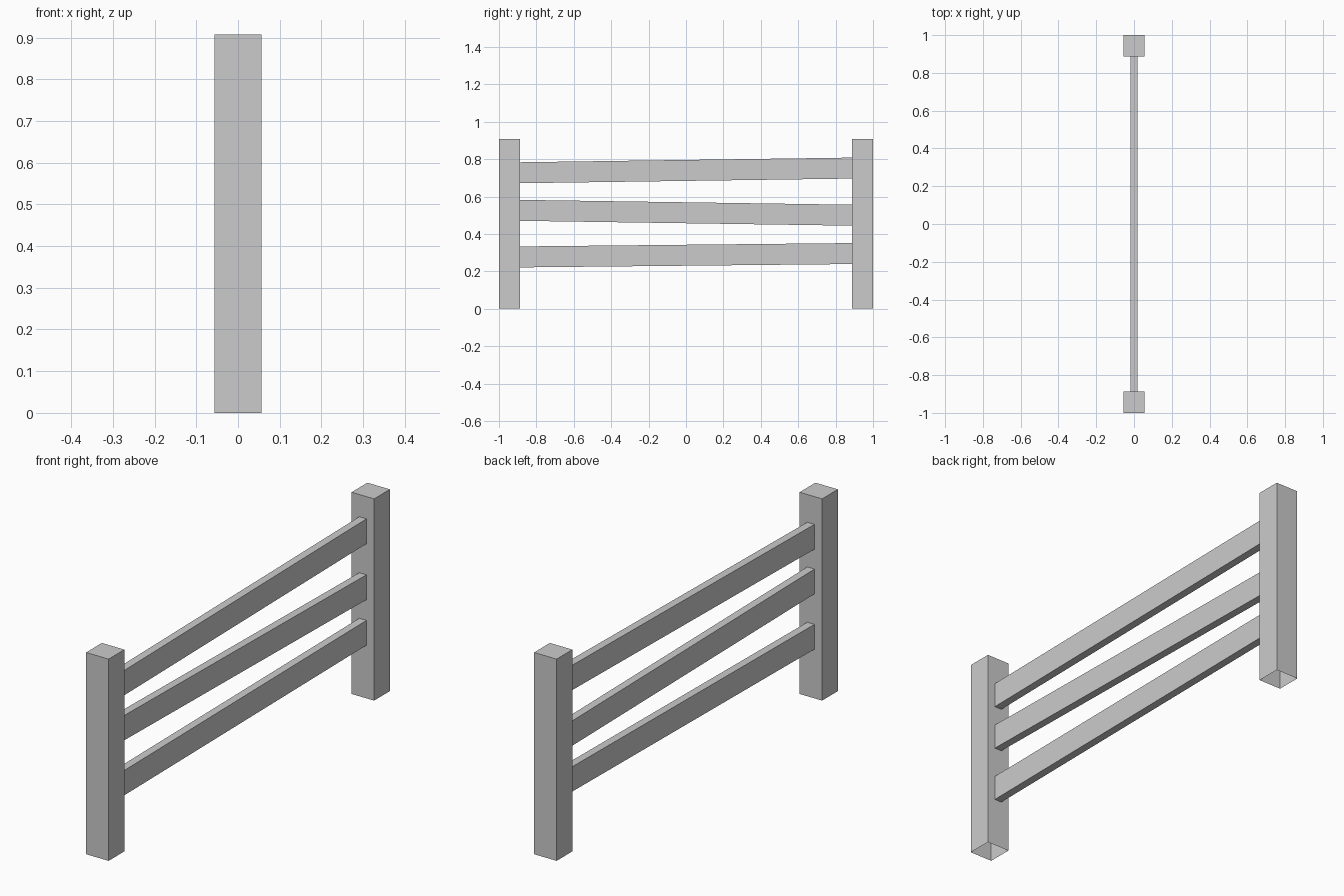
import bpy
import bmesh

cube = bpy.data.objects.get("Cube")
if cube:
    bpy.data.objects.remove(cube, do_unlink=True)

POST_W, POST_H = 0.112, 0.908
RAIL_T, RAIL_H = 0.036, 0.112
INNER = 1 - POST_W

grey = bpy.data.materials.new("plain_grey")
grey.use_nodes = True
grey.diffuse_color = (0.6, 0.6, 0.6, 1)
grey.node_tree.nodes["Principled BSDF"].inputs["Base Color"].default_value = (0.6, 0.6, 0.6, 1)


def block(name, size, location, open_normals, slope=0):
    """Box with open sides; slope is the rise from its -y end to its +y end."""
    bm = bmesh.new()
    bmesh.ops.create_cube(bm, size=1)
    bm.normal_update()
    hidden = [f for f in bm.faces
              if any(f.normal.dot(n) > 0.9 for n in open_normals)]
    bmesh.ops.delete(bm, geom=hidden, context="FACES")
    for v in bm.verts:
        rise = v.co.y * slope
        v.co = [c * s for c, s in zip(v.co, size)]
        v.co.z += rise
    mesh = bpy.data.meshes.new(name)
    bm.to_mesh(mesh)
    bm.free()
    mesh.materials.append(grey)
    obj = bpy.data.objects.new(name, mesh)
    obj.location = location
    bpy.context.collection.objects.link(obj)


# Square posts, open underneath
for name, side in (("front_post", -1), ("back_post", 1)):
    block(name, (POST_W, POST_W, POST_H),
          (0, side * (1 - POST_W / 2), POST_H / 2), [(0, 0, -1)])

# Slightly crooked rails, butted against the posts
for name, z_front, z_back in (("bottom_rail", 0.277, 0.295),
                              ("middle_rail", 0.526, 0.5),
                              ("top_rail", 0.727, 0.752)):
    block(name, (RAIL_T, 2 * INNER, RAIL_H), (0, 0, (z_front + z_back) / 2),
          [(0, 1, 0), (0, -1, 0)], z_back - z_front)
